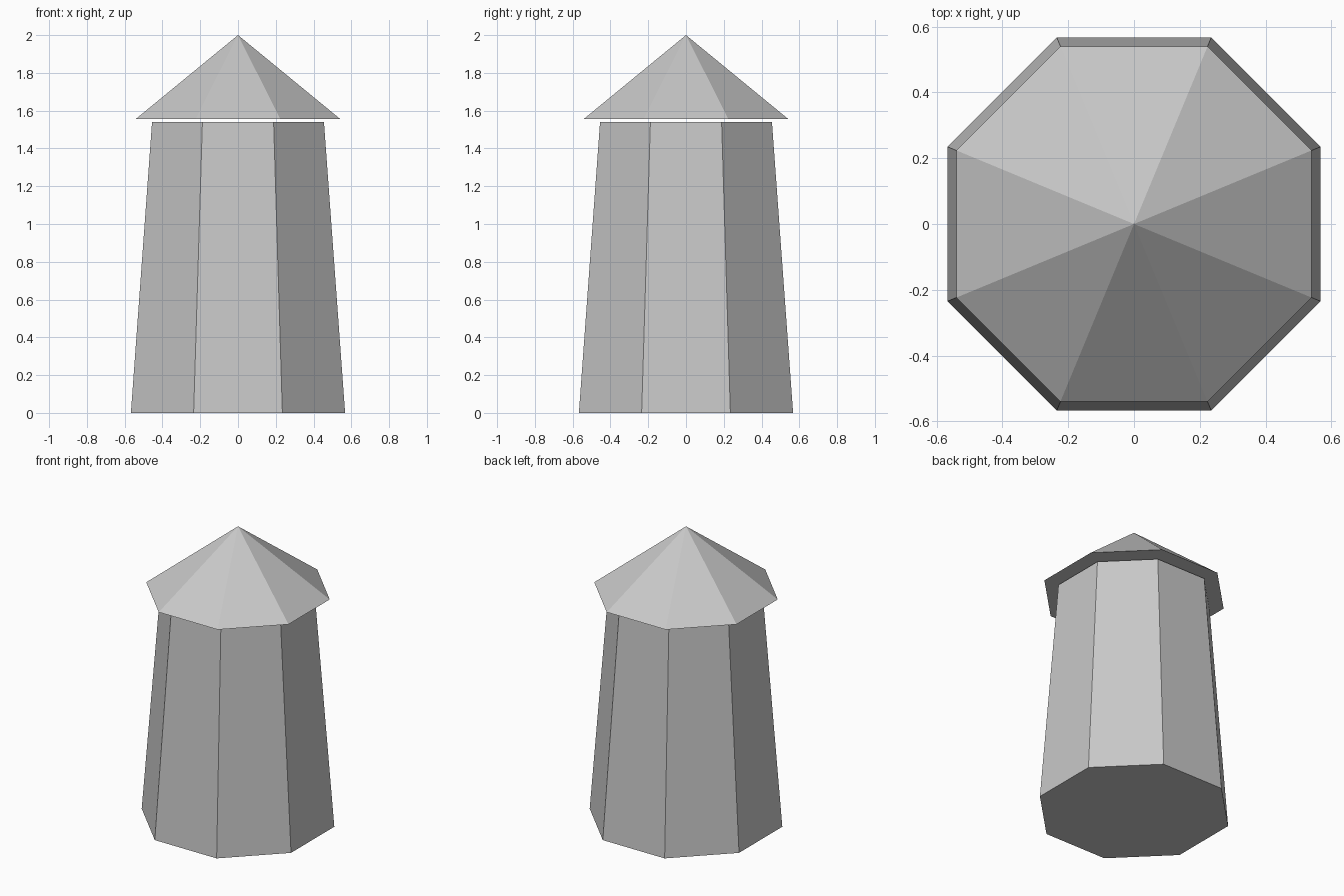
import bpy, math

if "Cube" in bpy.data.objects:
    bpy.data.objects.remove(bpy.data.objects["Cube"])

grey = bpy.data.materials.new("stone_grey")
grey.diffuse_color = (0.58, 0.58, 0.58, 1)
grey.use_nodes = True
grey.node_tree.nodes["Principled BSDF"].inputs["Base Color"].default_value = grey.diffuse_color

SIDES = 8


def octagon_part(name, z0, z1, apothem0, apothem1):
    """Tapered eight-sided solid, flat sides facing the axes."""
    k = 1 / math.cos(math.pi / SIDES)
    bpy.ops.mesh.primitive_cone_add(
        vertices=SIDES, radius1=apothem0 * k, radius2=apothem1 * k,
        depth=z1 - z0, end_fill_type='NGON', location=(0, 0, (z0 + z1) / 2),
        rotation=(0, 0, math.pi / SIDES))
    ob = bpy.context.object
    ob.name = name
    bpy.ops.object.transform_apply(location=True, rotation=True, scale=True)
    ob.data.materials.append(grey)
    return ob


# Tapered tower wall
octagon_part("tower_body", 0.0, 1.54, 0.567, 0.455)
# Pointed roof, floating just above the wall
octagon_part("roof", 1.557, 2.0, 0.54, 0.0)
